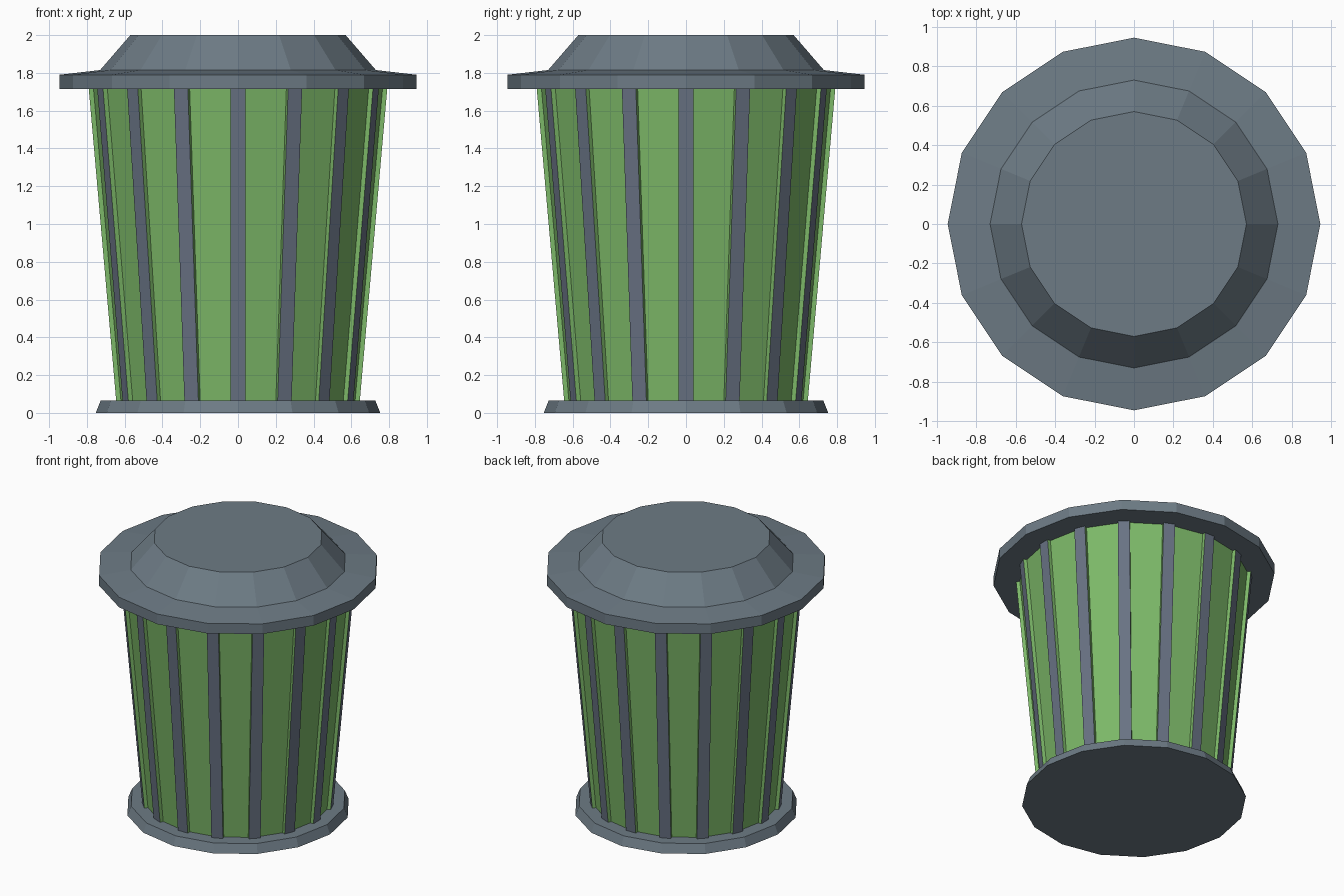
import bpy, bmesh, math
from mathutils import Matrix

if "Cube" in bpy.data.objects:
    bpy.data.objects.remove(bpy.data.objects["Cube"])

SIDES = 16


def material(name, rgb):
    m = bpy.data.materials.new(name)
    m.diffuse_color = (*rgb, 1)
    m.use_nodes = True
    m.node_tree.nodes["Principled BSDF"].inputs["Base Color"].default_value = m.diffuse_color
    return m


GREY = material("slate_grey", (0.153, 0.198, 0.235))
RIB = material("blue_grey", (0.140, 0.170, 0.230))
GREEN = material("leaf_green", (0.202, 0.479, 0.138))


def finish(bm, name, mats):
    bmesh.ops.recalc_face_normals(bm, faces=bm.faces[:])
    me = bpy.data.meshes.new(name)
    bm.to_mesh(me)
    bm.free()
    for m in mats:
        me.materials.append(m)
    ob = bpy.data.objects.new(name, me)
    bpy.context.collection.objects.link(ob)
    return ob


def turned(name, profile, mat):
    """Closed 16-sided solid from (radius, z) rings."""
    bm = bmesh.new()
    rings = []
    for r, z in profile:
        rings.append([bm.verts.new((r * math.cos(2 * math.pi * i / SIDES),
                                    r * math.sin(2 * math.pi * i / SIDES), z))
                      for i in range(SIDES)])
    for a, b in zip(rings, rings[1:]):
        for i in range(SIDES):
            j = (i + 1) % SIDES
            bm.faces.new((a[i], a[j], b[j], b[i]))
    bm.faces.new(rings[0][::-1])
    bm.faces.new(rings[-1])
    return finish(bm, name, [mat])


# Base plate, green body and stepped lid
turned("base", [(0.753, 0), (0.727, 0.065)], GREY)
turned("body", [(0.628, 0.065), (0.773, 1.715)], GREEN)
turned("lid", [(0.945, 1.715), (0.945, 1.79), (0.73, 1.815), (0.57, 2.0)], GREY)

# Tapered ribs at each corner of the body: grey fronts, green flanks
bm = bmesh.new()
for i in range(SIDES):
    verts = bmesh.ops.create_cube(bm, size=1)["verts"]
    for v in verts:
        top = v.co.z > 0
        r = 0.79 if top else 0.645
        v.co = (r if v.co.x > 0 else r - 0.05,
                math.copysign(0.04, v.co.y), 1.715 if top else 0.065)
    for f in {f for v in verts for f in v.link_faces}:
        f.material_index = 0 if f.calc_center_median().x > 0.71 else 1
    bmesh.ops.rotate(bm, verts=verts, cent=(0, 0, 0),
                     matrix=Matrix.Rotation(2 * math.pi * i / SIDES, 3, 'Z'))
finish(bm, "ribs", [RIB, GREEN])
